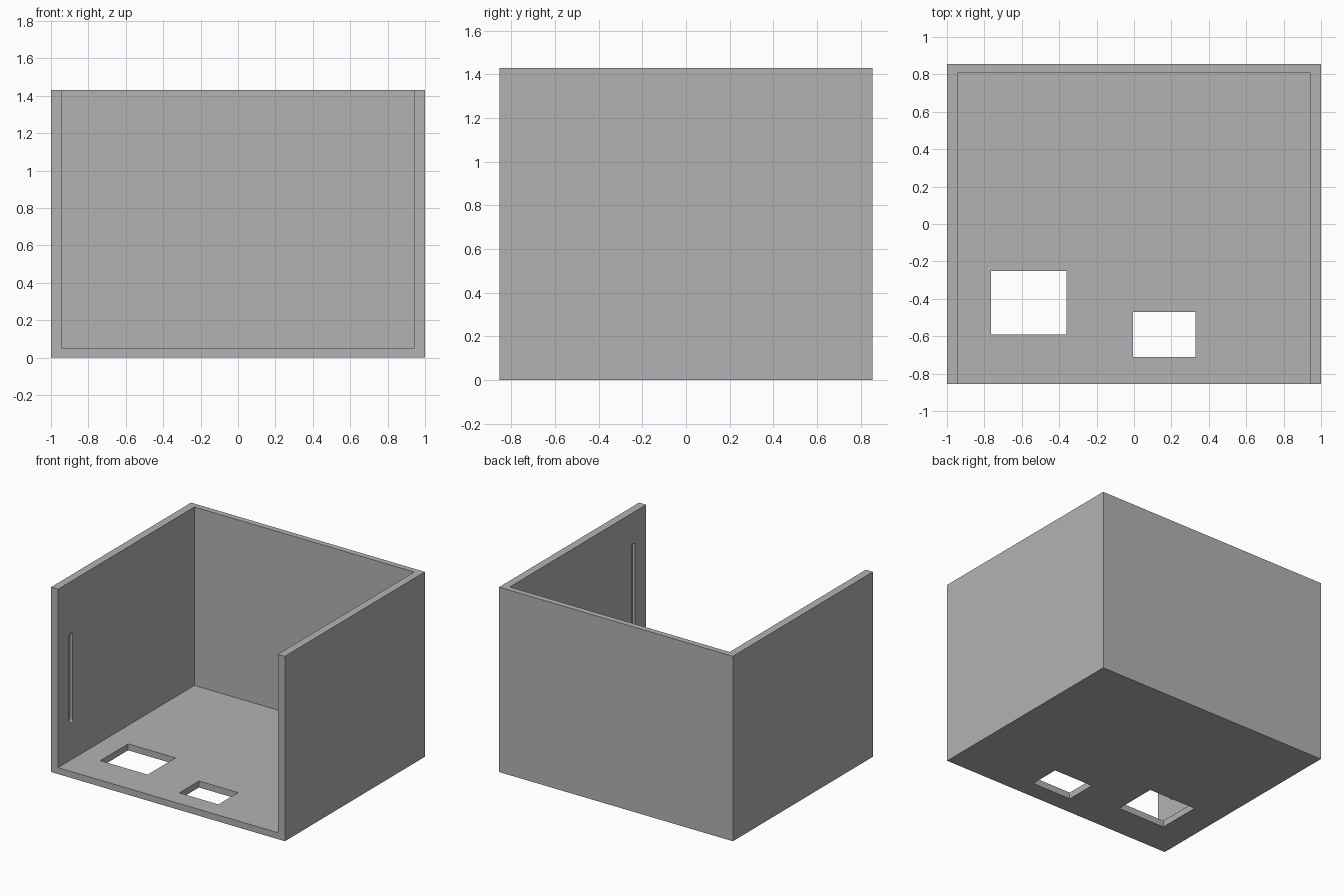
import bpy
import bmesh
from mathutils import Vector

if "Cube" in bpy.data.objects:
    bpy.data.objects.remove(bpy.data.objects["Cube"], do_unlink=True)

# Single grey finish
grey = bpy.data.materials.new("plain_grey")
grey.use_nodes = True
colour = (0.45, 0.45, 0.45, 1)
grey.diffuse_color = colour
grey.node_tree.nodes["Principled BSDF"].inputs["Base Color"].default_value = colour


def box(name, low, high, round_ends=0):
    """Box between two corners; round_ends rounds its edges parallel to x."""
    low, high = Vector(low), Vector(high)
    bm = bmesh.new()
    bmesh.ops.create_cube(bm, size=1)
    for v in bm.verts:
        v.co = (low + high) / 2 + v.co * (high - low)
    if round_ends:
        edges = [e for e in bm.edges
                 if abs(e.verts[0].co.x - e.verts[1].co.x) > 0.001]
        bmesh.ops.bevel(bm, geom=edges, offset=round_ends, segments=4,
                        profile=0.5, affect='EDGES')
    mesh = bpy.data.meshes.new(name)
    bm.to_mesh(mesh)
    bm.free()
    mesh.materials.append(grey)
    obj = bpy.data.objects.new(name, mesh)
    bpy.context.collection.objects.link(obj)
    return obj


W, D, H = 1.0, 0.855, 1.43
WALL, BACK, FLOOR = 0.06, 0.045, 0.05

shell = box("open_front_box", (-W, -D, 0), (W, D, H))

cutters = [
    # Interior, open at the front and top
    box("interior_cutter", (WALL - W, -D - 0.2, FLOOR), (W - WALL, D - BACK, H + 0.2)),
    # Two openings through the floor
    box("large_floor_cutter", (-0.765, -0.59, -0.1), (-0.36, -0.25, 0.2)),
    box("small_floor_cutter", (-0.005, -0.71, -0.1), (0.33, -0.47, 0.2)),
    # Shallow rounded slots inside the two side walls
    box("right_slot_cutter", (-W + 0.04, -0.72, 0.34), (-W + 0.2, -0.68, 1.03), 0.018),
    box("left_slot_cutter", (W - 0.2, -0.72, 0.5), (W - 0.04, -0.68, 1.19), 0.018),
]

# Cut the shell, then discard the cutters
bpy.context.view_layer.objects.active = shell
for cutter in cutters:
    cutter.hide_render = True
    mod = shell.modifiers.new(cutter.name, 'BOOLEAN')
    mod.operation = 'DIFFERENCE'
    mod.solver = 'EXACT'
    mod.object = cutter
    bpy.ops.object.modifier_apply(modifier=mod.name)
    bpy.data.objects.remove(cutter, do_unlink=True)
